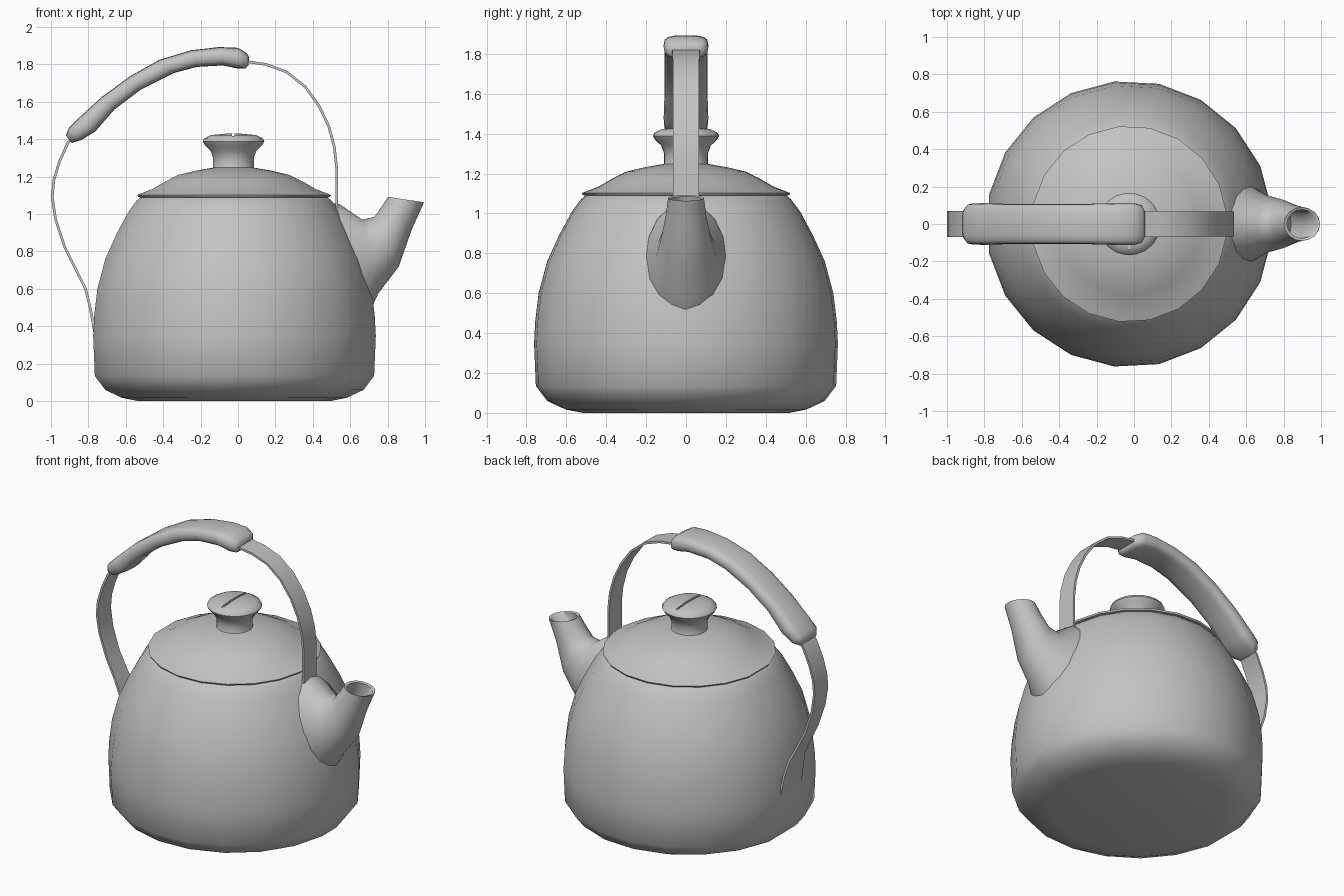
import bpy, bmesh, math
from mathutils import Vector

if "Cube" in bpy.data.objects:
    bpy.data.objects.remove(bpy.data.objects["Cube"])

CX = -0.025  # axis of the round parts
grey = bpy.data.materials.new("plain grey")
grey.diffuse_color = (0.55, 0.55, 0.55, 1)
grey.use_nodes = True
grey.node_tree.nodes["Principled BSDF"].inputs["Base Color"].default_value = grey.diffuse_color


def loft(name, rings, angle=45):
    """Skin a list of equal-length rings of points and cap both ends."""
    bm = bmesh.new()
    rows = [[bm.verts.new(p) for p in ring] for ring in rings]
    n = len(rows[0])
    for a, b in zip(rows, rows[1:]):
        for i in range(n):
            j = (i + 1) % n
            bm.faces.new((a[i], a[j], b[j], b[i]))
    bm.faces.new(rows[0][::-1])
    bm.faces.new(rows[-1])
    bmesh.ops.recalc_face_normals(bm, faces=bm.faces)
    me = bpy.data.meshes.new(name)
    bm.to_mesh(me)
    bm.free()
    me.materials.append(grey)
    ob = bpy.data.objects.new(name, me)
    bpy.context.collection.objects.link(ob)
    bpy.ops.object.select_all(action='DESELECT')
    ob.select_set(True)
    bpy.context.view_layer.objects.active = ob
    bpy.ops.object.shade_smooth_by_angle(angle=math.radians(angle))
    return ob


# twenty sides, mirrored across y = 0
half = [6 + 18 * i for i in range(10)]
ANGLES = [math.radians(a) for a in half + [360 - a for a in half[::-1]]]


def lathe(name, profile, angle=45):
    return loft(name, [[(CX + r * math.cos(a), r * math.sin(a), z) for a in ANGLES]
                       for r, z in profile], angle)


def oval(top, bottom, w, power=1.0, n=16):
    """Oval ring between two points of the x-z plane, half width w in y."""
    t, b = Vector((top[0], 0, top[1])), Vector((bottom[0], 0, bottom[1]))
    mid, up = (t + b) / 2, (t - b) / 2
    soft = lambda v: math.copysign(abs(v) ** power, v)
    ring = []
    for i in range(n):
        a = 2 * math.pi * i / n
        ring.append(mid + up * soft(math.cos(a)) + Vector((0, w * soft(math.sin(a)), 0)))
    return ring


def strap(name, path, thick=0.007):
    """Flat band along (x, z, half width) points."""
    rings = []
    for i, (x, z, w) in enumerate(path):
        p, q = path[max(i - 1, 0)], path[min(i + 1, len(path) - 1)]
        d = Vector((q[0] - p[0], 0, q[1] - p[1])).normalized()
        nrm = Vector((-d.z, 0, d.x)) * thick
        c = Vector((x, 0, z))
        side = Vector((0, w, 0))
        rings.append([c + nrm + side, c + nrm - side, c - nrm - side, c - nrm + side])
    return loft(name, rings, 40)


# body
lathe("body", [(0.52, 0.0), (0.61, 0.018), (0.70, 0.06), (0.757, 0.135), (0.766, 0.35),
               (0.76, 0.46), (0.743, 0.60), (0.70, 0.76), (0.64, 0.89), (0.575, 1.01),
               (0.53, 1.07), (0.50, 1.095)], 60)

# lid
lathe("lid", [(0.49, 1.085), (0.52, 1.092), (0.525, 1.102), (0.50, 1.112), (0.44, 1.135),
              (0.38, 1.17), (0.30, 1.21), (0.20, 1.233), (0.10, 1.25)])

# lid knob with a shallow groove across its top
knob = lathe("lid_knob", [(0.125, 1.22), (0.11, 1.25), (0.11, 1.30), (0.125, 1.34), (0.155, 1.368),
                          (0.167, 1.388), (0.16, 1.403), (0.125, 1.422), (0.04, 1.43)])
bpy.ops.mesh.primitive_cube_add(size=1, location=(CX, 0, 1.432))
cutter = bpy.context.object
cutter.name = "groove_cutter"
cutter.scale = (0.014, 0.5, 0.03)
cutter.hide_render = True
mod = knob.modifiers.new("groove", 'BOOLEAN')
mod.operation, mod.object, mod.solver = 'DIFFERENCE', cutter, 'EXACT'
bpy.context.view_layer.objects.active = knob
bpy.ops.object.modifier_apply(modifier="groove")
bpy.data.objects.remove(cutter)

# hollow spout: outside, rim, then inside
loft("spout", [oval(*r) for r in [
    ((0.42, 1.06), (0.64, 0.42), 0.22),
    ((0.54, 1.055), (0.715, 0.50), 0.20),
    ((0.665, 0.97), (0.75, 0.575), 0.155),
    ((0.73, 0.985), (0.86, 0.72), 0.13),
    ((0.775, 1.05), (0.93, 0.92), 0.102),
    ((0.802, 1.092), (0.995, 1.063), 0.09),
    ((0.818, 1.085), (0.975, 1.058), 0.077),
    ((0.80, 1.035), (0.915, 0.94), 0.08),
    ((0.75, 0.96), (0.84, 0.80), 0.09)]], 55)

# handle straps
strap("front_strap", [(0.527, 1.0, 0.066), (0.527, 1.25, 0.066), (0.515, 1.36, 0.066),
                      (0.485, 1.47, 0.066), (0.435, 1.575, 0.066), (0.36, 1.68, 0.066),
                      (0.26, 1.76, 0.066), (0.15, 1.80, 0.068), (0.0, 1.822, 0.07)])
strap("rear_strap", [(-0.86, 1.44, 0.07), (-0.91, 1.38, 0.07), (-0.955, 1.28, 0.07),
                     (-0.985, 1.18, 0.07), (-0.993, 1.09, 0.07), (-0.975, 0.97, 0.068),
                     (-0.925, 0.82, 0.066), (-0.86, 0.69, 0.068), (-0.815, 0.60, 0.08),
                     (-0.79, 0.50, 0.10), (-0.765, 0.36, 0.11)])

# padded grip
loft("grip", [oval(t, b, w, 0.6) for t, b, w in [
    ((0.06, 1.84), (0.055, 1.795), 0.07),
    ((0.045, 1.862), (0.04, 1.778), 0.10),
    ((0.0, 1.889), (0.0, 1.778), 0.112),
    ((-0.10, 1.893), (-0.08, 1.795), 0.112),
    ((-0.25, 1.876), (-0.22, 1.787), 0.108),
    ((-0.42, 1.825), (-0.34, 1.755), 0.108),
    ((-0.58, 1.735), (-0.52, 1.665), 0.108),
    ((-0.73, 1.625), (-0.66, 1.56), 0.108),
    ((-0.85, 1.515), (-0.765, 1.44), 0.112),
    ((-0.905, 1.46), (-0.84, 1.395), 0.108),
    ((-0.92, 1.42), (-0.89, 1.38), 0.075)]], 60)
